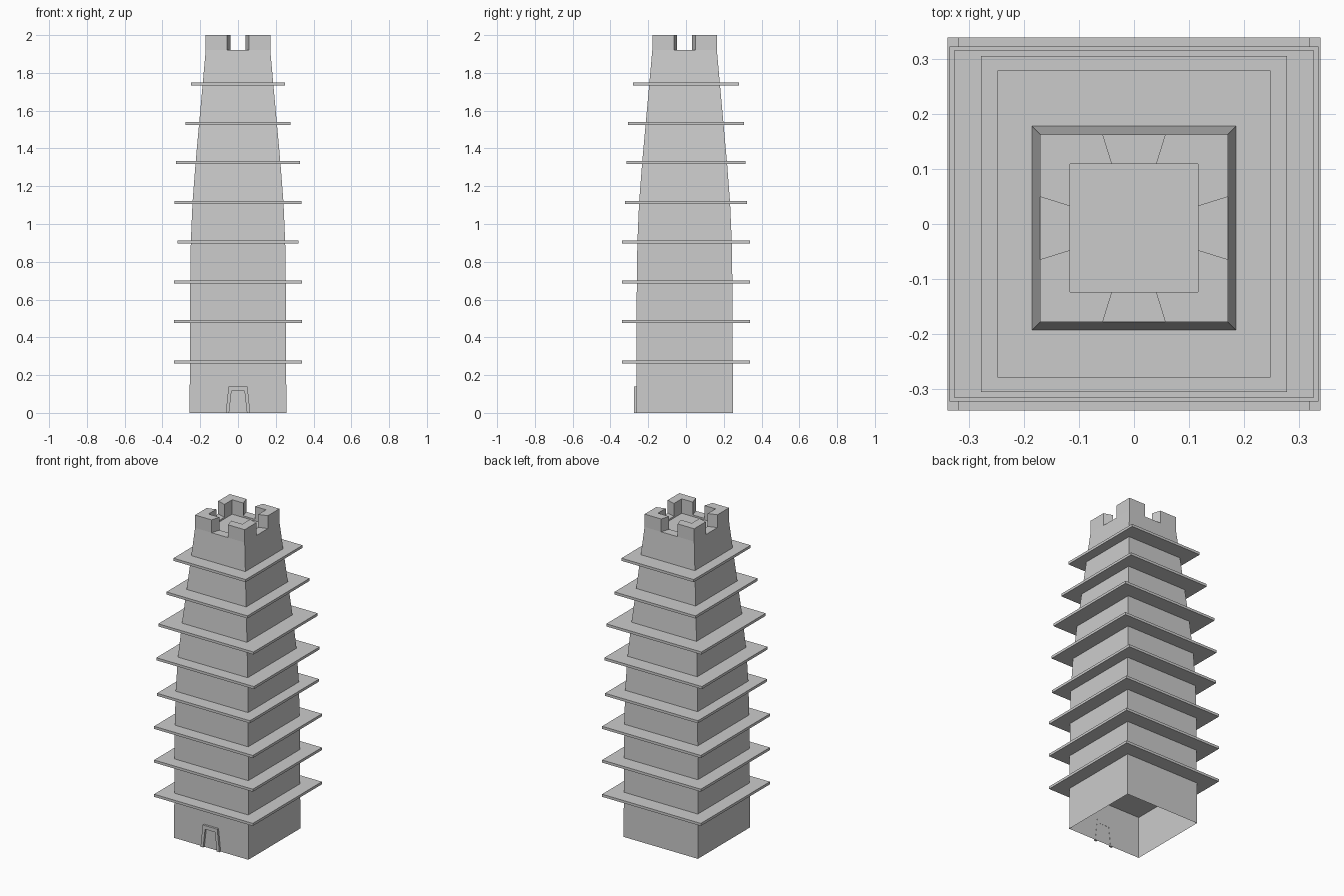
import bpy, bmesh

if "Cube" in bpy.data.objects:
    bpy.data.objects.remove(bpy.data.objects["Cube"])

CY = -0.0075  # the shaft sits slightly forward of the roofs


def make_object(name, bm):
    mesh = bpy.data.meshes.new(name)
    bm.to_mesh(mesh)
    bm.free()
    ob = bpy.data.objects.new(name, mesh)
    bpy.context.collection.objects.link(ob)
    return ob


def prism(bm, lower, upper, bottom=True):
    """Join two matching 3D outlines with sides and caps."""
    a = [bm.verts.new(p) for p in lower]
    b = [bm.verts.new(p) for p in upper]
    n = len(a)
    for i in range(n):
        j = (i + 1) % n
        bm.faces.new((a[i], a[j], b[j], b[i]))
    bm.faces.new(b)
    if bottom:
        bm.faces.new(a[::-1])


# Tapering shaft, open underneath, with a shallow sunken floor on top
profile = [(0.256, 0), (0.255, 0.27), (0.254, 0.48), (0.253, 0.69),
           (0.25, 0.9), (0.241, 1.11), (0.225, 1.32), (0.206, 1.53),
           (0.187, 1.74), (0.171, 1.92), (0.1165, 1.92), (0.1165, 1.91)]
bm = bmesh.new()
rings = [[bm.verts.new((sx * h, CY + sy * h, z))
          for sx, sy in ((-1, -1), (1, -1), (1, 1), (-1, 1))]
         for h, z in profile]
for a, b in zip(rings, rings[1:]):
    for i in range(4):
        j = (i + 1) % 4
        bm.faces.new((a[i], a[j], b[j], b[i]))
bm.faces.new(rings[-1])
make_object("tower_shaft", bm)

# Thin roof slabs: half width x, half width y, centre height
roofs = [(0.34, 0.34, 0.27), (0.34, 0.34, 0.483), (0.34, 0.34, 0.693),
         (0.32, 0.34, 0.904), (0.336, 0.324, 1.115), (0.328, 0.316, 1.325),
         (0.279, 0.306, 1.533), (0.249, 0.28, 1.741)]
T = 0.008
for k, (hx, hy, z) in enumerate(roofs):
    outline = [(-hx, -hy), (hx, -hy), (hx, hy), (-hx, hy)]
    bm = bmesh.new()
    prism(bm, [(x, y, z - T) for x, y in outline],
          [(x, y, z + T) for x, y in outline])
    make_object(f"roof_{k + 1}", bm)

# Four L-shaped battlement corners with flared gaps
O, I, GO, GI = 0.171, 0.1165, 0.057, 0.04
corner = [(O, O), (GO, O), (GI, I), (I, I), (I, GI), (O, GO)]
bm = bmesh.new()
for sx in (1, -1):
    for sy in (1, -1):
        pts = corner if sx * sy > 0 else corner[::-1]
        prism(bm, [(sx * x, CY + sy * y, 1.92) for x, y in pts],
              [(sx * x, CY + sy * y, 2.0) for x, y in pts], bottom=False)
make_object("battlements", bm)

# Tapered door frame on the front wall
frame = [(-0.065, 0), (-0.047, 0), (-0.034, 0.117), (0.034, 0.117),
         (0.047, 0), (0.065, 0), (0.05, 0.14), (-0.05, 0.14)]
bm = bmesh.new()
prism(bm, [(x, -0.262, z) for x, z in frame],
      [(x, -0.276, z) for x, z in frame])
make_object("door_frame", bm)
